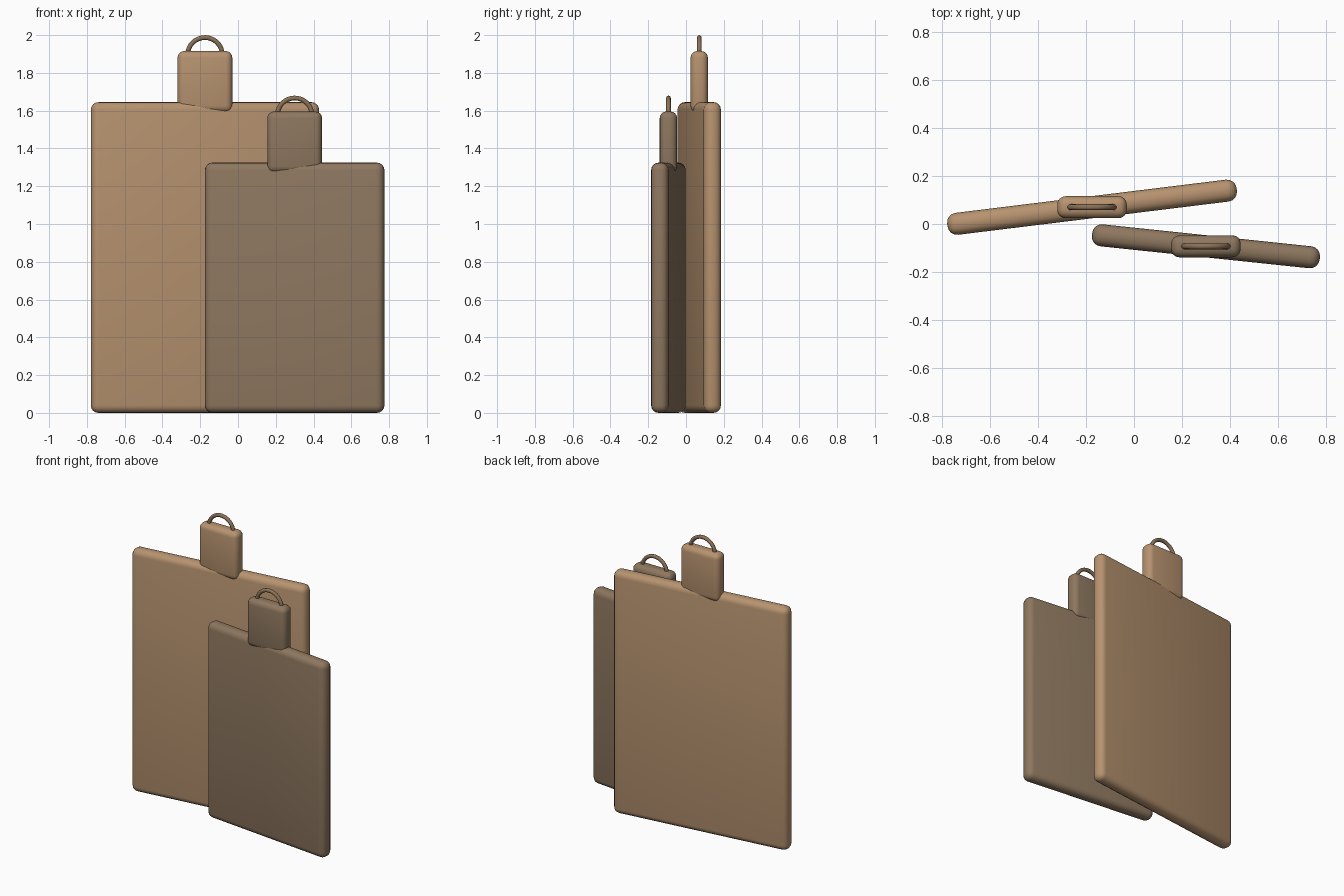
import bpy
import bmesh
from math import radians
from mathutils import Matrix

cube = bpy.data.objects.get("Cube")
if cube:
    bpy.data.objects.remove(cube, do_unlink=True)


def material(name, rgb):
    mat = bpy.data.materials.new(name)
    color = (*rgb, 1)
    mat.use_nodes = True
    mat.diffuse_color = color
    bsdf = next(n for n in mat.node_tree.nodes if n.type == "BSDF_PRINCIPLED")
    bsdf.inputs["Base Color"].default_value = color
    return mat


light_wood = material("light wood", (0.47, 0.29, 0.16))
dark_wood = material("dark wood", (0.27, 0.185, 0.115))
cord = material("brown cord", (0.26, 0.165, 0.095))


def smooth(obj, mat):
    obj.data.materials.append(mat)
    for face in obj.data.polygons:
        face.use_smooth = True


def rounded_slab(name, center, size, radius, turn, mat):
    """Box with rounded edges, turned about the vertical axis."""
    bm = bmesh.new()
    bmesh.ops.create_cube(bm, size=1, matrix=Matrix.Diagonal((*size, 1)))
    bmesh.ops.bevel(bm, geom=bm.edges[:], offset=radius, segments=4,
                    profile=0.5, affect="EDGES")
    mesh = bpy.data.meshes.new(name)
    bm.to_mesh(mesh)
    bm.free()
    obj = bpy.data.objects.new(name, mesh)
    obj.location = center
    obj.rotation_euler.z = turn
    bpy.context.collection.objects.link(obj)
    smooth(obj, mat)


def cutting_board(name, x, y, width, height, degrees, mat):
    # Main panel
    rounded_slab(name + "_panel", (x, y, height / 2), (width, 0.092, height),
                 0.04, radians(degrees), mat)
    # Grip, square to the front and sunk into the panel top
    rounded_slab(name + "_grip", (x, y, height + 0.108), (0.29, 0.092, 0.325),
                 0.035, 0, mat)
    # Hanging loop, with its lower half hidden in the grip
    bpy.ops.mesh.primitive_torus_add(
        major_radius=0.092, minor_radius=0.0125,
        major_segments=32, minor_segments=12,
        location=(x, y, height + 0.25), rotation=(radians(90), 0, 0))
    loop = bpy.context.object
    loop.name = name + "_hanging_loop"
    smooth(loop, cord)


cutting_board("tall_board", -0.175, 0.07, 1.216, 1.645, 7, light_wood)
cutting_board("short_board", 0.30, -0.093, 0.955, 1.325, -6, dark_wood)
